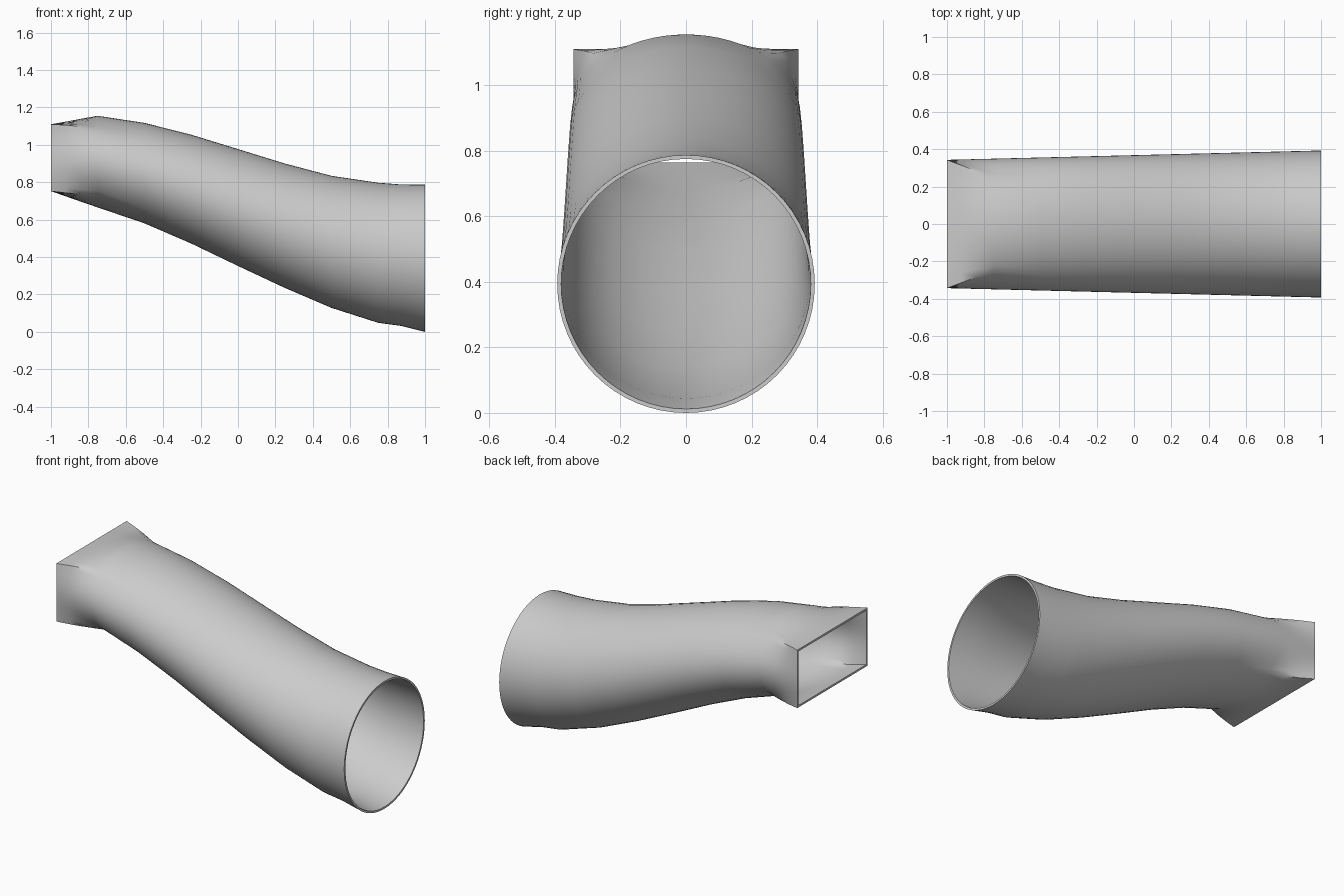
import bpy, bmesh, math

if "Cube" in bpy.data.objects:
    bpy.data.objects.remove(bpy.data.objects["Cube"], do_unlink=True)

SIDES = 64
WALL = 0.012

# Stations along the duct: x, bottom z, top z, squareness of the section
stations = [
    (-1.0, 0.752, 1.110, 1.0),
    (-0.92, 0.724, 1.124, 0.68),
    (-0.84, 0.696, 1.139, 0.36),
    (-0.75, 0.665, 1.155, 0.0),
    (-0.5, 0.580, 1.117, 0.0),
    (-0.25, 0.472, 1.054, 0.0),
    (0.0, 0.352, 0.977, 0.0),
    (0.25, 0.235, 0.900, 0.0),
    (0.5, 0.128, 0.834, 0.0),
    (0.75, 0.048, 0.797, 0.0),
    (0.87, 0.032, 0.788, 0.0),
    (1.0, 0.0, 0.787, 0.0),
]


def section(bm, x, low, high, square, inset):
    """Ring of vertices blended between an ellipse and its bounding rectangle."""
    half_y = 0.368 + 0.025 * x - inset
    half_z = (high - low) / 2 - inset
    ring = []
    for i in range(SIDES):
        a = math.tau * i / SIDES
        c, s = math.cos(a), math.sin(a)
        k = 1 + square * (1 / max(abs(c), abs(s)) - 1)
        ring.append(bm.verts.new((x, half_y * c * k, (low + high) / 2 + half_z * s * k)))
    return ring


def bridge(bm, a, b):
    for i in range(SIDES):
        j = (i + 1) % SIDES
        bm.faces.new((a[i], a[j], b[j], b[i]))


# Outer skin, inner skin and the two rims form one closed wall
bm = bmesh.new()
outer = [section(bm, *s, 0) for s in stations]
inner = [section(bm, *s, WALL) for s in stations]
loop = outer + inner[::-1]
for a, b in zip(loop, loop[1:] + loop[:1]):
    bridge(bm, a, b)
bmesh.ops.recalc_face_normals(bm, faces=bm.faces)

mesh = bpy.data.meshes.new("transition_duct")
bm.to_mesh(mesh)
bm.free()
duct = bpy.data.objects.new("transition_duct", mesh)
bpy.context.collection.objects.link(duct)

# Plain grey sheet
grey = bpy.data.materials.new("sheet_grey")
grey.use_nodes = True
colour = (0.6, 0.6, 0.6, 1)
grey.diffuse_color = colour
grey.node_tree.nodes["Principled BSDF"].inputs["Base Color"].default_value = colour
mesh.materials.append(grey)

# Smooth body with crisp rims and corner creases
bpy.ops.object.select_all(action="DESELECT")
duct.select_set(True)
bpy.context.view_layer.objects.active = duct
bpy.ops.object.shade_smooth_by_angle(angle=math.radians(30))
